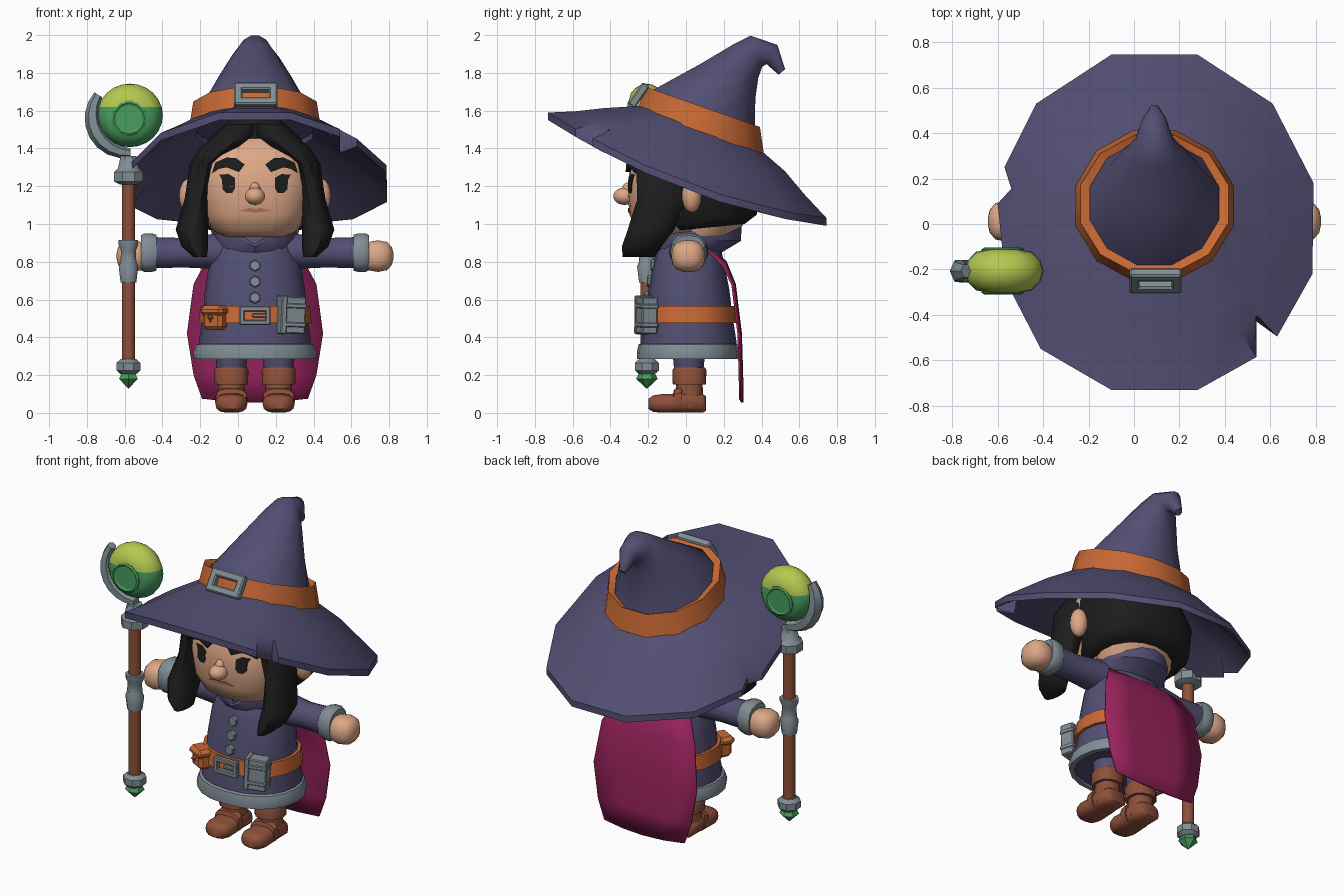
import bpy, bmesh, math
from mathutils import Vector, Matrix, Euler
from mathutils.bvhtree import BVHTree

if "Cube" in bpy.data.objects:
    bpy.data.objects.remove(bpy.data.objects["Cube"])

C = 0.09  # body centre line


def mat(name, r, g, b):
    m = bpy.data.materials.new(name)
    m.diffuse_color = (r, g, b, 1)
    m.use_nodes = True
    m.node_tree.nodes["Principled BSDF"].inputs["Base Color"].default_value = m.diffuse_color
    return m


PURPLE = mat("purple_cloth", .086, .077, .17)
ORANGE = mat("orange_leather", .58, .14, .035)
GREY = mat("grey_metal", .22, .27, .30)
SKIN = mat("skin", .73, .39, .24)
BLACK = mat("black_hair", .012, .012, .013)
MAGENTA = mat("magenta_cape", .31, .016, .105)
BROWN = mat("brown_wood_leather", .27, .08, .042)
GREEN = mat("green_crystal", .065, .34, .115)
LIME = mat("lime_glow", .46, .58, .08)
LIP = mat("lip", .40, .17, .10)


def finish(name, bm, m, angle=35):
    bmesh.ops.recalc_face_normals(bm, faces=bm.faces)
    me = bpy.data.meshes.new(name)
    bm.to_mesh(me)
    bm.free()
    ob = bpy.data.objects.new(name, me)
    bpy.context.collection.objects.link(ob)
    me.materials.append(m)
    bpy.ops.object.select_all(action='DESELECT')
    ob.select_set(True)
    bpy.context.view_layer.objects.active = ob
    bpy.ops.object.shade_smooth_by_angle(angle=math.radians(angle))
    return ob


def skin(name, rings, m, wrap=False, angle=35):
    """Join rings of points into a surface, capped or wrapped into a tube."""
    bm = bmesh.new()
    vs = [[bm.verts.new(p) for p in r] for r in rings]
    n = len(vs[0])
    for a, b in zip(vs, vs[1:] + (vs[:1] if wrap else [])):
        for i in range(n):
            j = (i + 1) % n
            bm.faces.new((a[i], a[j], b[j], b[i]))
    if not wrap:
        bm.faces.new(vs[0])
        bm.faces.new(vs[-1])
    return finish(name, bm, m, angle)


def ring(c, u, v, n=12, p=2.0, off=0.0):
    c, u, v = Vector(c), Vector(u), Vector(v)
    f = lambda t: math.copysign(abs(t) ** (2 / p), t)
    return [c + u * f(math.cos(a)) + v * f(math.sin(a))
            for a in ((i + off) * math.tau / n for i in range(n))]


def zr(z, rx, ry, cy=0.0, cx=C, **k):
    return ring((cx, cy, z), (rx, 0, 0), (0, ry, 0), **k)


def xr(x, ry, rz, cy, cz, **k):
    return ring((x, cy, cz), (0, ry, 0), (0, 0, rz), **k)


def yr(y, rx, rz, cx, cz, **k):
    return ring((cx, y, cz), (rx, 0, 0), (0, 0, rz), **k)


def tilt(y0, z0, y1, z1, rx, **k):
    """Ring spanning a front point and a back point."""
    return ring((C, (y0 + y1) / 2, (z0 + z1) / 2), (rx, 0, 0), (0, (y1 - y0) / 2, (z1 - z0) / 2), **k)


def ball(name, loc, r, m, u=14, v=10):
    bm = bmesh.new()
    bmesh.ops.create_uvsphere(bm, u_segments=u, v_segments=v, radius=1)
    bmesh.ops.transform(bm, matrix=Matrix.Translation(loc) @ Matrix.Diagonal((*r, 1)), verts=bm.verts)
    return finish(name, bm, m, 40)


def boxes(name, parts, m, loc, rot=(0, 0, 0), bevel=.008):
    """Several (centre, size) bevelled boxes in one turned object."""
    bm = bmesh.new()
    for c, s in parts:
        bmesh.ops.create_cube(bm, size=1, matrix=Matrix.Translation(c) @ Matrix.Diagonal((*s, 1)))
    bmesh.ops.bevel(bm, geom=bm.edges[:], offset=bevel, segments=1, affect='EDGES')
    bmesh.ops.transform(bm, matrix=Matrix.Translation(loc) @ Euler(rot).to_matrix().to_4x4(), verts=bm.verts)
    return finish(name, bm, m)


def frame(w, h, b, d):
    return [((s * (w - b) / 2, 0, 0), (b, d, h)) for s in (1, -1)] + \
           [((0, 0, s * (h - b) / 2), (w, d, b)) for s in (1, -1)]


# hat brim: notched outline that sags toward the back
OUT = [(-.1, .745), (-.43, .53), (-.57, .25), (-.54, .155), (-.60, .09), (-.565, -.25), (-.41, -.55),
       (-.1, -.73), (.28, -.73), (.54, -.585), (.54, -.43), (.63, -.495), (.785, -.22), (.79, .18), (.61, .53), (.28, .745)]


def brim_ring(t, dz):
    pts = []
    sag = lambda x, y: Vector((x, y, 1.2 - .382 * y + .171 * y * y))
    for x, y in OUT:
        a = math.atan2(y, x - C)
        iy = .08 + .30 * math.sin(a)
        inner = Vector((C + .315 * math.cos(a), iy, 1.5 - .37 * (iy - .08)))
        # inner rings ignore the notches
        rim = sag(x, y) if t == 1 else sag(C + .715 * math.cos(a), .735 * math.sin(a))
        p = inner.lerp(rim, t)
        p.z += dz + (.09 + .06 * math.sin(a)) * t * (1 - t)
        pts.append(p)
    return pts


STEPS = (0, .45, .75, 1)
skin("hat_brim", [brim_ring(t, -.02) for t in STEPS] + [brim_ring(t, .02) for t in STEPS[::-1]],
     PURPLE, wrap=True)

# hat crown with a hooked tip, band and buckle
skin("hat_crown", [tilt(*r, off=.5) for r in (
    (-.235, 1.625, .39, 1.395, .325), (-.19, 1.71, .375, 1.49, .29), (.07, 1.85, .372, 1.66, .20),
    (.25, 1.955, .385, 1.77, .13), (.34, 2.0, .405, 1.83, .085), (.485, 1.95, .425, 1.845, .055),
    (.525, 1.82, .49, 1.79, .022))], PURPLE, angle=60)
skin("hat_band", [tilt(*r, off=.5) for r in (
    (-.24, 1.64, .395, 1.405, .335), (-.268, 1.61, .425, 1.36, .36),
    (-.225, 1.73, .402, 1.51, .338), (-.19, 1.71, .372, 1.497, .294))], ORANGE, wrap=True)
boxes("hat_buckle", frame(.23, .14, .045, .045), GREY, (C + .005, -.25, 1.682), (-.6, 0, 0))

# head, neck, ears and nose
head = skin("head", [zr(z, rx, ry, cy, n=24, p=2.7) for z, rx, ry, cy in (
    (.93, .15, .14, -.06), (.96, .22, .21, -.05), (1.05, .28, .255, -.045), (1.2, .31, .275, -.035),
    (1.35, .30, .26, -.03), (1.45, .24, .20, -.01), (1.5, .14, .10, 0))], SKIN, angle=60)
skin("neck", [zr(.88, .17, .13, .06, n=16), zr(.95, .23, .18, .09, n=16), zr(1.05, .25, .22, .12, n=16)], SKIN)
for s in (1, -1):
    ball("ear", (C + s * .35, .03, 1.15), (.053, .052, .09), SKIN)
ball("nose", (C, -.325, 1.147), (.054, .06, .046), SKIN)
ball("nose_bridge", (C, -.305, 1.18), (.03, .035, .04), SKIN)

# face details, laid on the head surface
hb = bmesh.new()
hb.from_mesh(head.data)
tree = BVHTree.FromBMesh(hb)
hb.free()


def decal(name, pts, m, s=1, t=.005):
    front, back = [], []
    for x, z in pts:
        hit = tree.ray_cast(Vector((C + s * x, -2, z)), Vector((0, 1, 0)))[0]
        front.append(hit + Vector((0, -t, 0)))
        back.append(hit + Vector((0, .004, 0)))
    skin(name, [front, back], m)


for s in (1, -1):
    decal("eye", [(.105, 1.19), (.12, 1.165), (.15, 1.163), (.172, 1.185), (.175, 1.235),
                  (.19, 1.262), (.14, 1.264), (.107, 1.245)], BLACK, s)
    # brows are raised tufts, in two halves to follow the forehead
    decal("eyebrow_inner", [(.055, 1.315), (.085, 1.275), (.15, 1.30), (.15, 1.352), (.10, 1.348)], BLACK, s, .025)
    decal("eyebrow_outer", [(.15, 1.30), (.19, 1.292), (.228, 1.268), (.21, 1.325), (.15, 1.352)], BLACK, s, .025)
decal("mouth", [(-.085, 1.07), (0, 1.06), (.085, 1.07), (.03, 1.085), (0, 1.08), (-.03, 1.085)], LIP)

# hair: back mass and two long front locks meeting in a parting
skin("hair_back", [tilt(*r, n=20, p=2.5) for r in (
    (-.10, .96, .31, 1.0, .27), (-.14, .99, .375, 1.05, .312), (-.16, 1.28, .39, 1.2, .328),
    (-.20, 1.42, .33, 1.34, .30), (-.21, 1.50, .24, 1.45, .22), (-.14, 1.57, .14, 1.53, .13))], BLACK, angle=50)
for s in (1, -1):
    skin("hair_lock", [zr(z, rx, ry, cy, C + s * o, n=10) for z, o, rx, cy, ry in (
        (1.53, .07, .08, -.15, .07), (1.47, .105, .105, -.17, .10), (1.41, .175, .11, -.165, .125),
        (1.32, .27, .075, -.14, .13), (1.13, .305, .068, -.13, .135), (.97, .335, .085, -.185, .13),
        (.88, .318, .07, -.235, .11), (.825, .29, .035, -.25, .09))], BLACK, angle=50)

# robe, collar, hem trim and belt
skin("robe", [zr(z, rx, ry, .015, n=20, p=2.2) for z, rx, ry in (
    (.30, .30, .255), (.38, .297, .252), (.52, .275, .23), (.65, .265, .215), (.78, .245, .19),
    (.89, .20, .165), (.95, .12, .12))], PURPLE, angle=60)
collar = [tilt(*r, n=16) for r in (
    (-.16, .85, .19, .85, .20), (-.195, .93, .29, .91, .225), (-.19, .945, .295, .985, .22),
    (-.165, .94, .26, .975, .19), (-.12, .86, .16, .86, .15))]
for r in collar[1:4]:
    r[12].z -= .05
skin("collar", collar, PURPLE, wrap=True)
skin("hem_trim", [zr(z, rx, ry, .01, n=20, p=2.2) for z, rx, ry in (
    (.285, .29, .245), (.285, .322, .268), (.32, .328, .27), (.362, .31, .262), (.372, .285, .24))], GREY, wrap=True)
skin("belt", [zr(z, rx, ry, .015, n=20, p=2.2) for z, rx, ry in (
    (.475, .26, .21), (.475, .30, .252), (.565, .29, .243), (.565, .25, .2))], ORANGE, wrap=True)
boxes("belt_buckle", frame(.165, .1, .027, .03) + [((.025, 0, 0), (.08, .025, .02))],
      GREY, (C, -.245, .515), bevel=.005)
for z, y in ((.78, -.170), (.695, -.188), (.61, -.204)):
    skin("button", [yr(y + .02, .032, .032, C, z, n=6, off=.5), yr(y - .012, .032, .032, C, z, n=6, off=.5),
                    yr(y - .018, .026, .026, C, z, n=6, off=.5)], GREY)

# belt pouch and book
boxes("pouch", [((0, 0, -.012), (.115, .09, .11)), ((0, -.01, .035), (.135, .1, .055)),
                ((0, -.055, .0), (.03, .03, .045))], ORANGE, (-.12, -.185, .505), (0, 0, -.5), .02)
boxes("book", [((0, 0, 0), (.135, .085, .195)), ((-.052, 0, 0), (.032, .094, .205))] +
      [((.012, 0, z), (.118, .094, .028)) for z in (-.05, .05)], GREY, (.282, -.21, .517), (0, .04, .3), .006)

# arms, cuffs and hands
for s in (1, -1):
    skin("sleeve", [xr(C + s * o, ry, rz, .015, z, n=14) for o, ry, rz, z in (
        (.08, .12, .08, .85), (.22, .10, .095, .855), (.38, .08, .08, .848), (.55, .085, .085, .848))], PURPLE, angle=50)
    skin("cuff", [xr(C + s * o, r * .95, r, .015, .848, n=12, p=2.5) for o, r in (
        (.52, .07), (.522, .095), (.55, .103), (.585, .103), (.603, .092), (.60, .06))], GREY)
    skin("hand", [xr(C + s * o, r, r * .95, .012, .83, n=14, p=2.5) for o, r in (
        (.57, .06), (.60, .08), (.65, .09), (.70, .08), (.725, .05), (.732, .02))], SKIN, angle=60)

# trousers and boots
for s in (1, -1):
    x = C + s * .125
    skin("trouser_leg", [zr(.2, .075, .075, .015, x), zr(.36, .09, .09, .015, x)], PURPLE)
    skin("boot_shaft", [zr(z, r, r, .018, x, p=2.3) for z, r in (
        (.03, .075), (.15, .07), (.15, .088), (.225, .09), (.24, .082), (.24, .05))], BROWN)
    skin("boot_foot", [yr(y, rx, h / 2, x, h / 2 + up, n=14, p=2.8) for y, rx, h, up in (
        (.105, .055, .08, .01), (.09, .075, .10, 0), (.0, .078, .12, 0), (-.08, .083, .10, 0), (-.13, .085, .10, 0),
        (-.175, .07, .088, .005), (-.198, .04, .055, .02))], BROWN, angle=50)
    skin("boot_strap", [yr(y, .086, (.128 + dz) / 2, x, (.128 + dz) / 2, n=14, p=2.8)
                        for y, dz in ((-.02, 0), (-.025, .01), (-.06, 0), (-.065, -.012))], BROWN)

# cape
bm = bmesh.new()
rows = [[bm.verts.new((C + w * k, y - .012 * k * k, z + lift * k * k)) for k in (-1, -.5, 0, .5, 1)]
        for y, z, w, lift in ((.12, .87, .19, 0), (.21, .80, .27, -.02), (.258, .68, .325, 0), (.29, .42, .36, 0),
                              (.297, .2, .325, 0), (.298, .055, .28, .02))]
for a, b in zip(rows, rows[1:]):
    for i in range(4):
        bm.faces.new((a[i], a[i + 1], b[i + 1], b[i]))
cape = finish("cape", bm, MAGENTA)
mod = cape.modifiers.new("thickness", 'SOLIDIFY')
mod.thickness, mod.offset = .012, 0

# staff
SX, SY, OZ = -.58, -.207, 1.575
lathe = lambda name, prof, m, n=8, angle=35: skin(
    name, [zr(z, r, r, SY, SX, n=n, off=.5) for z, r in prof], m, angle=angle)
lathe("staff_pole", ((.25, .037), (1.25, .037)), BROWN, 8, 60)
lathe("staff_grip", ((.69, .045), (.775, .056), (.80, .045), (.86, .043), (.89, .056), (.915, .056)), GREY, 8, 60)
lathe("staff_top_collar", ((1.21, .05), (1.225, .082), (1.275, .082), (1.295, .06), (1.36, .045)), GREY)
lathe("staff_foot_collar", ((.205, .045), (.225, .068), (.265, .068), (.285, .045)), GREY)
lathe("staff_foot_gem", ((.13, .003), (.18, .057), (.215, .04)), GREEN, 6)

# crescent holder curling round the left of the orb
arc = []
for i in range(9):
    a = math.radians(147 + i * 15.5)
    d, w = Vector((math.cos(a), 0, math.sin(a))), .016 + .028 * math.sin(math.pi * min(.9, .1 + i / 10))
    arc.append(ring(Vector((SX + .008, SY, OZ)) + d * .2, d * w, (0, w * 1.3, 0), n=6))
skin("orb_holder", arc, GREY)

# two-tone orb, flattened front and back, with a round lens on each side
orb = ball("orb", (SX + .008, SY, OZ), (.174, .12, .168), GREEN, 16, 12)
for v in orb.data.vertices:
    v.co.y = SY + max(-.094, min(.094, v.co.y - SY))
orb.data.materials.append(LIME)
for f in orb.data.polygons:
    if f.center.z > OZ + .035 + .025 * (abs(f.center.x - SX) < .09):
        f.material_index = 1
for s in (1, -1):
    skin("orb_lens", [yr(SY + s * d, r, r, SX + .003, OZ - .015, n=12) for d, r in (
        (.06, .095), (.096, .093), (.103, .082), (.096, .072))], GREEN)
